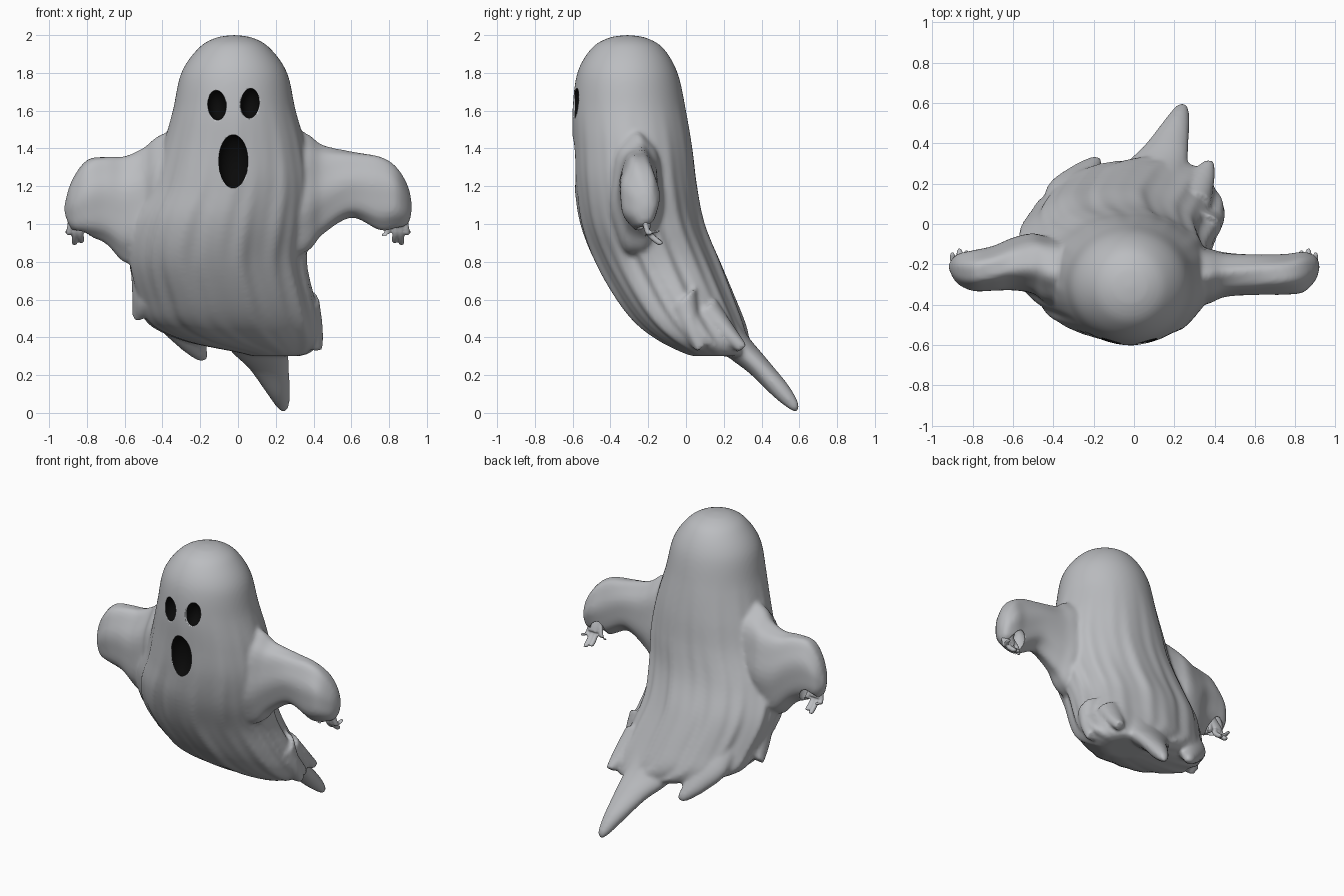
import bpy, bmesh, math
from mathutils import Vector, Matrix

cube = bpy.data.objects.get("Cube")
if cube:
    bpy.data.objects.remove(cube, do_unlink=True)

X, Y, Z = Vector((1, 0, 0)), Vector((0, 1, 0)), Vector((0, 0, 1))
SLOPE = Vector((0, 0.74, 0.67))


def material(name, rgb, rough):
    m = bpy.data.materials.new(name)
    m.use_nodes = True
    m.diffuse_color = (*rgb, 1)
    node = m.node_tree.nodes["Principled BSDF"]
    node.inputs["Base Color"].default_value = (*rgb, 1)
    node.inputs["Roughness"].default_value = rough
    return m


SHEET = material("pale grey sheet", (0.5, 0.51, 0.53), 0.7)
BLACK = material("black hollow", (0.003, 0.003, 0.003), 0.9)


def spline(rows, steps):
    """Catmull-Rom interpolation of rows of numbers."""
    out = []
    for i in range(len(rows) - 1):
        p = [rows[max(i - 1, 0)], rows[i], rows[i + 1], rows[min(i + 2, len(rows) - 1)]]
        for k in range(steps):
            t = k / steps
            out.append([b + 0.5 * t * (c - a + t * (2 * a - 5 * b + 4 * c - d + t * (3 * (b - c) + d - a)))
                        for a, b, c, d in zip(*p)])
    return out + [list(rows[-1])]


def loft(bm, rows, u, v, sides=24, steps=5, fold=None):
    """Closed tube through rows of x, y, z, half width along u, half depth along v."""
    rings = []
    for x, y, z, a, b in spline(rows, steps):
        ring = []
        for k in range(sides):
            t = math.tau * k / sides
            f = fold(t, x, z) if fold else 1
            ring.append(bm.verts.new(Vector((x, y, z)) + f * (u * abs(a) * math.cos(t) + v * abs(b) * math.sin(t))))
        rings.append(ring)
    for r, s in zip(rings, rings[1:]):
        for k in range(sides):
            n = (k + 1) % sides
            bm.faces.new((r[k], r[n], s[n], s[k]))
    bm.faces.new(rings[0][::-1])
    bm.faces.new(rings[-1])


def finish(name, bm, mats):
    bmesh.ops.recalc_face_normals(bm, faces=bm.faces)
    me = bpy.data.meshes.new(name)
    bm.to_mesh(me)
    bm.free()
    for m in mats:
        me.materials.append(m)
    ob = bpy.data.objects.new(name, me)
    bpy.context.collection.objects.link(ob)
    return ob


def fuse(ob, voxel, smooth):
    r = ob.modifiers.new("fuse", 'REMESH')
    r.mode, r.voxel_size, r.use_smooth_shade = 'VOXEL', voxel, True
    s = ob.modifiers.new("soften", 'SMOOTH')
    s.iterations, s.factor = smooth, 0.5


def drape(t, x, z):
    """Cloth folds that deepen towards the hem."""
    amp = 0.02 * min(max((1.65 - z) / 0.8, 0), 1)
    return 1 + amp * (math.sin(9 * t + 2 * z) + 0.7 * math.sin(17 * t - 3 * z + 1) + 0.4 * math.sin(29 * t + 2))


def sleeve_fold(t, x, z):
    return 1 + 0.025 * math.sin(7 * t + 9 * x)


# Body: height, left and right limits, front and back limits
limits = [(2.0, -0.03, -0.01, -0.32, -0.30), (1.985, -0.12, 0.08, -0.41, -0.21),
          (1.93, -0.21, 0.17, -0.5, -0.12), (1.8, -0.3, 0.26, -0.575, -0.045),
          (1.6, -0.345, 0.305, -0.6, 0.0), (1.4, -0.4, 0.36, -0.595, 0.035),
          (1.2, -0.46, 0.39, -0.585, 0.06), (1.0, -0.55, 0.38, -0.555, 0.1),
          (0.8, -0.58, 0.36, -0.48, 0.18), (0.6, -0.53, 0.4, -0.365, 0.26),
          (0.47, -0.47, 0.43, -0.26, 0.31), (0.38, -0.28, 0.43, -0.14, 0.33),
          (0.32, 0.0, 0.38, -0.02, 0.32), (0.3, 0.08, 0.32, 0.04, 0.28)]
bm = bmesh.new()
loft(bm, [((x0 + x1) / 2, (y0 + y1) / 2, z, (x1 - x0) / 2, (y1 - y0) / 2)
          for z, x0, x1, y0, y1 in limits], X, Y, 120, 6, drape)

# Draped arms
loft(bm, [(0.1, -0.27, 1.18, 0.18, 0.4), (0.35, -0.26, 1.16, 0.14, 0.32), (0.45, -0.25, 1.18, 0.11, 0.235),
          (0.6, -0.25, 1.21, 0.1, 0.175), (0.75, -0.25, 1.165, 0.1, 0.195), (0.84, -0.24, 1.14, 0.1, 0.16),
          (0.9, -0.22, 1.1, 0.06, 0.1), (0.92, -0.21, 1.09, 0.01, 0.02)], Y, Z, 40, 6, sleeve_fold)
loft(bm, [(-0.1, -0.27, 1.18, 0.18, 0.4), (-0.4, -0.24, 1.13, 0.17, 0.34), (-0.5, -0.2, 1.1, 0.15, 0.3),
          (-0.6, -0.2, 1.08, 0.13, 0.28), (-0.7, -0.22, 1.13, 0.11, 0.23), (-0.8, -0.23, 1.14, 0.1, 0.2),
          (-0.88, -0.22, 1.1, 0.07, 0.13), (-0.92, -0.21, 1.08, 0.01, 0.02)], Y, Z, 40, 6, sleeve_fold)

# Trailing points of the hem
tails = [
    [(0.1, 0.1, 0.6, 0.2, 0.1), (0.1, 0.25, 0.38, 0.17, 0.08), (0.16, 0.38, 0.25, 0.11, 0.06),
     (0.21, 0.5, 0.12, 0.065, 0.05), (0.235, 0.57, 0.04, 0.035, 0.03), (0.24, 0.59, 0.01, 0.01, 0.01)],
    [(-0.3, 0.05, 0.65, 0.16, 0.1), (-0.3, 0.18, 0.48, 0.13, 0.07), (-0.25, 0.26, 0.37, 0.08, 0.05),
     (-0.2, 0.31, 0.3, 0.04, 0.03), (-0.19, 0.325, 0.28, 0.01, 0.01)],
    [(0.28, 0.1, 0.55, 0.1, 0.08), (0.33, 0.22, 0.42, 0.07, 0.05), (0.37, 0.3, 0.34, 0.03, 0.03)],
    [(0.33, -0.02, 0.6, 0.1, 0.1), (0.37, 0.03, 0.45, 0.08, 0.06), (0.42, 0.08, 0.34, 0.03, 0.03)],
    [(-0.47, -0.15, 0.8, 0.1, 0.1), (-0.49, -0.1, 0.62, 0.07, 0.08), (-0.53, -0.04, 0.51, 0.03, 0.04)],
]
for rows in tails:
    loft(bm, rows, X, SLOPE)
sheet = finish("ghost_sheet", bm, [SHEET, BLACK])
fuse(sheet, 0.013, 4)


# Hollows: shallow sockets and sleeve openings, then the black eyes and mouth
def cutter(name, blobs, slot):
    bm = bmesh.new()
    for pos, size, tilt in blobs:
        mat = Matrix.Translation(pos) @ Matrix.Rotation(tilt, 4, 'Y') @ Matrix.Diagonal((*size, 1))
        bmesh.ops.create_uvsphere(bm, u_segments=32, v_segments=20, radius=1, matrix=mat)
    for f in bm.faces:
        f.material_index, f.smooth = slot, True
    ob = finish(name, bm, [SHEET, BLACK])
    ob.hide_render = True
    ob.hide_set(True)
    mod = sheet.modifiers.new(name, 'BOOLEAN')
    mod.operation, mod.solver, mod.object = 'DIFFERENCE', 'EXACT', ob


cutter("socket_cutter", [((-0.12, -0.6, 1.64), (0.06, 0.03, 0.088), -0.1),
                         ((0.07, -0.6, 1.64), (0.06, 0.03, 0.088), 0.1),
                         ((0.81, -0.2, 0.99), (0.06, 0.06, 0.13), -0.2),
                         ((-0.81, -0.2, 0.99), (0.07, 0.06, 0.15), 0.2)], 0)
cutter("face_cutter", [((-0.113, -0.59, 1.63), (0.05, 0.07, 0.08), -0.1),
                       ((0.065, -0.59, 1.64), (0.05, 0.07, 0.08), 0.1),
                       ((-0.025, -0.6, 1.33), (0.08, 0.08, 0.142), 0)], 1)

# Hands: palm and curled fingers hanging from each sleeve
for side, name in ((1, "left_hand"), (-1, "right_hand")):
    bm = bmesh.new()
    loft(bm, [(side * 0.8, -0.23, 1.16, 0.03, 0.03), (side * 0.83, -0.24, 1.07, 0.045, 0.03),
              (side * 0.85, -0.21, 1.0, 0.045, 0.025), (side * 0.85, -0.19, 0.98, 0.03, 0.01)], X, SLOPE)
    for x, tip_x, y, z in ((0.81, 0.77, -0.2, 0.94), (0.84, 0.83, -0.13, 0.91),
                           (0.86, 0.865, -0.12, 0.9), (0.885, 0.9, -0.14, 0.96)):
        loft(bm, [(side * x, -0.22, 1.02, 0.016, 0.016), (side * (x + tip_x) / 2, -0.2, 0.955, 0.018, 0.016),
                  (side * tip_x, y - 0.02, z, 0.015, 0.015), (side * tip_x, y, z, 0.006, 0.006)], X, SLOPE, 12)
    fuse(finish(name, bm, [SHEET]), 0.006, 2)

# Keep the hollow rims crisp
bpy.ops.object.select_all(action='DESELECT')
sheet.select_set(True)
bpy.context.view_layer.objects.active = sheet
bpy.ops.object.shade_smooth_by_angle(angle=math.radians(50))
